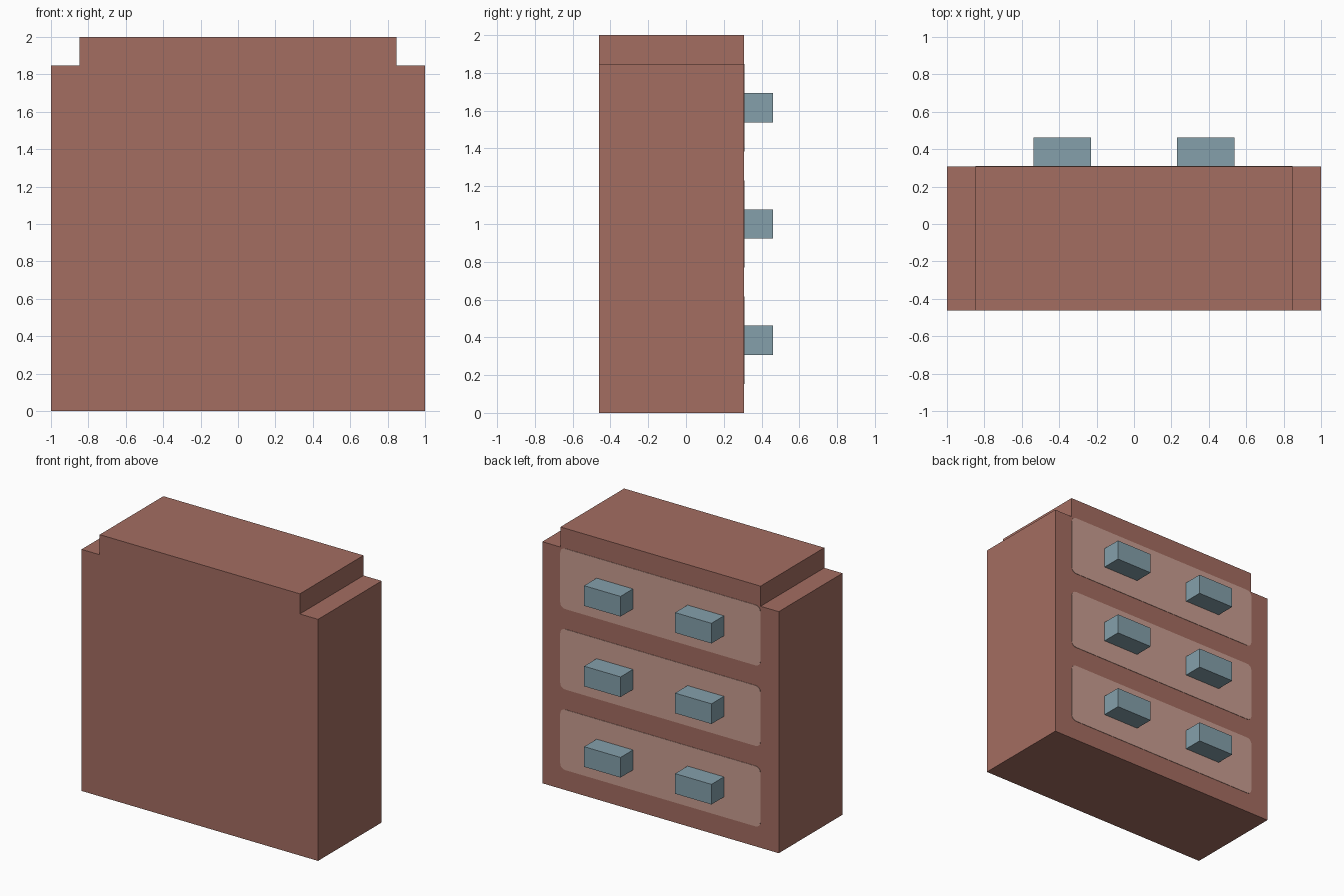
import bpy, math

if "Cube" in bpy.data.objects:
    bpy.data.objects.remove(bpy.data.objects["Cube"])

U = 2 / 13                      # basic module
Y_FRONT, Y_BACK = -3 * U, 2 * U


def material(name, rgb):
    m = bpy.data.materials.new(name)
    lin = [((c / 255 + 0.055) / 1.055) ** 2.4 for c in rgb]
    m.diffuse_color = (*lin, 1)
    m.use_nodes = True
    m.node_tree.nodes["Principled BSDF"].inputs["Base Color"].default_value = m.diffuse_color
    return m


def extrude_profile(name, outline, y0, y1, mat):
    """Solid from a counter-clockwise (x, z) outline, extruded from y0 to y1."""
    n = len(outline)
    verts = [(x, y, z) for y in (y0, y1) for x, z in outline]
    faces = [tuple(range(n)), tuple(reversed(range(n, 2 * n)))]
    faces += [(i, i + n, (i + 1) % n + n, (i + 1) % n) for i in range(n)]
    mesh = bpy.data.meshes.new(name)
    mesh.from_pydata(verts, [], faces)
    mesh.materials.append(mat)
    obj = bpy.data.objects.new(name, mesh)
    bpy.context.collection.objects.link(obj)
    return obj


def rectangle(x0, x1, z0, z1):
    return [(x0, z0), (x1, z0), (x1, z1), (x0, z1)]


def rounded_rectangle(x0, x1, z0, z1, r, steps=4):
    centres = [(x1 - r, z0 + r, -90), (x1 - r, z1 - r, 0),
               (x0 + r, z1 - r, 90), (x0 + r, z0 + r, 180)]
    pts = []
    for cx, cz, start in centres:
        for i in range(steps + 1):
            a = math.radians(start + 90 * i / steps)
            pts.append((cx + r * math.cos(a), cz + r * math.sin(a)))
    return pts


wood = material("red_brown_wood", (164, 109, 97))
panel = material("pale_drawer_front", (201, 158, 145))
metal = material("blue_grey_handle", (133, 160, 171))

# Cabinet body with stepped top corners
s, h = 1 - U, 2 - U
extrude_profile("cabinet_body",
                [(-1, 0), (1, 0), (1, h), (s, h), (s, 2), (-s, 2), (-s, h), (-1, h)],
                Y_FRONT, Y_BACK, wood)

# Three drawers, each a painted panel with two handles
for row in range(3):
    z = U + row * 4 * U
    extrude_profile(f"drawer_panel_{row + 1}",
                    rounded_rectangle(-s, s, z, z + 3 * U, 0.04),
                    Y_BACK - 0.002, Y_BACK + 0.003, panel)
    for side, x in (("left", -3.5 * U), ("right", 1.5 * U)):
        extrude_profile(f"drawer_handle_{side}_{row + 1}",
                        rectangle(x, x + 2 * U, z + U, z + 2 * U),
                        Y_BACK, 3 * U, metal)
